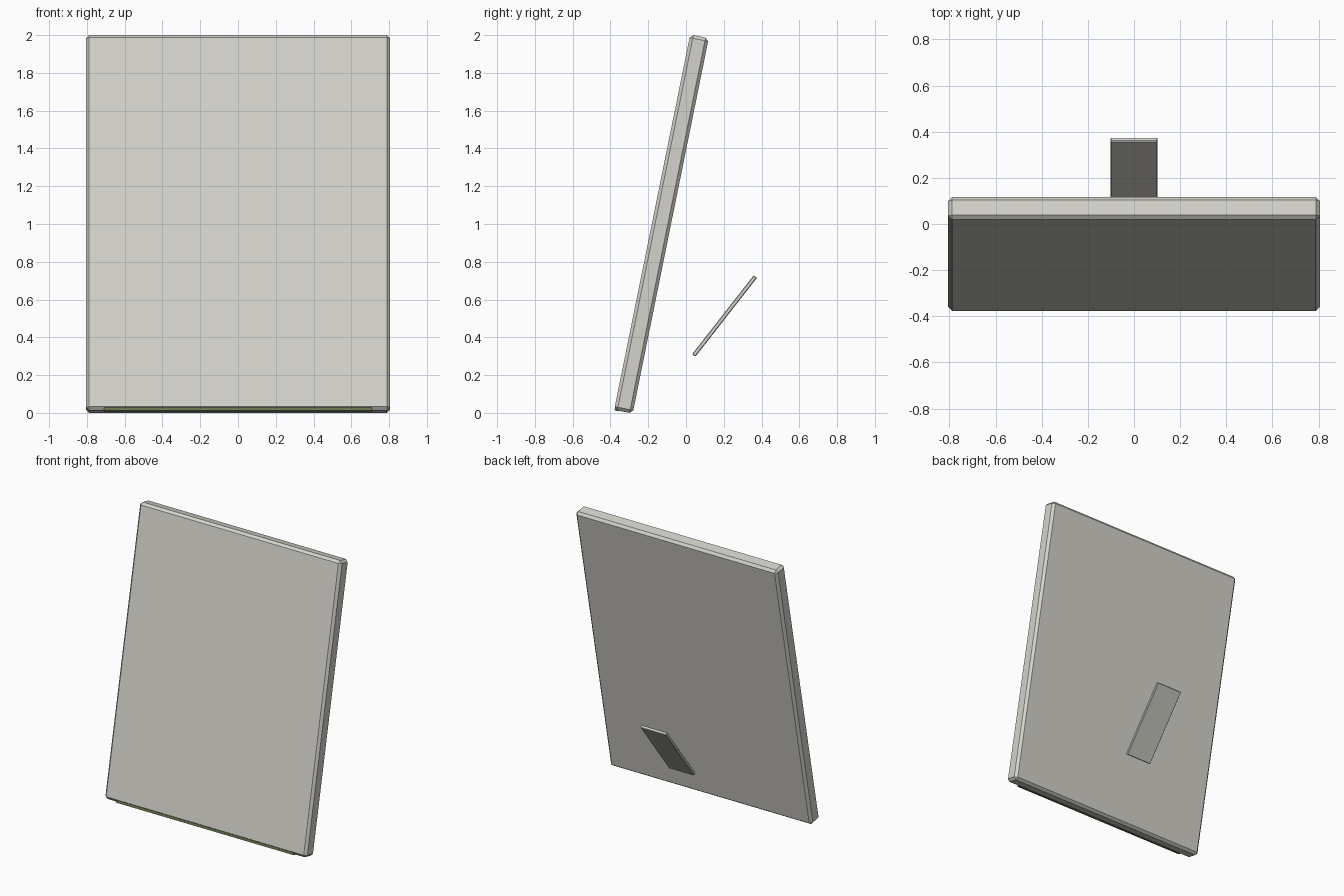
import bpy
import bmesh
from mathutils import Matrix, Vector

cube = bpy.data.objects.get("Cube")
if cube:
    bpy.data.objects.remove(cube, do_unlink=True)


def material(name, rgb):
    mat = bpy.data.materials.new(name)
    mat.use_nodes = True
    mat.diffuse_color = (*rgb, 1)
    mat.node_tree.nodes["Principled BSDF"].inputs["Base Color"].default_value = (*rgb, 1)
    return mat


def panel(name, size, center, lean, chamfer, mat, offset=(0, 0, 0)):
    """Chamfered slab leaning back (top towards +y), offset in its own axes."""
    bm = bmesh.new()
    bmesh.ops.create_cube(bm, size=1)
    bmesh.ops.scale(bm, vec=size, verts=bm.verts)
    if chamfer:
        bmesh.ops.bevel(bm, geom=bm.edges[:], offset=chamfer, segments=1,
                        profile=0.5, affect='EDGES')
    bmesh.ops.translate(bm, vec=offset, verts=bm.verts)
    bm.transform(Matrix.Translation(Vector(center)) @ Matrix.Rotation(-lean, 4, 'X'))
    bmesh.ops.recalc_face_normals(bm, faces=bm.faces)
    mesh = bpy.data.meshes.new(name)
    bm.to_mesh(mesh)
    bm.free()
    mesh.materials.append(mat)
    obj = bpy.data.objects.new(name, mesh)
    bpy.context.collection.objects.link(obj)
    return obj


pale_grey = material("pale_warm_grey", (0.66, 0.65, 0.60))
green = material("moss_green", (0.14, 0.19, 0.08))

FRAME_CENTER = (0, -0.13, 1.0)
FRAME_LEAN = 0.2

# Leaning frame slab
panel("frame", (1.611, 0.1, 2.027), FRAME_CENTER, FRAME_LEAN, 0.017, pale_grey)

# Picture plate inside the frame, its lower edge showing under the front chamfer
panel("picture_plate", (1.42, 0.02, 1.82), FRAME_CENTER, FRAME_LEAN, 0, green,
      offset=(0, -0.037, -0.107))

# Rear prop leg
panel("stand", (0.203, 0.022, 0.53), (0, 0.204, 0.513), 0.663, 0.004, pale_grey)
